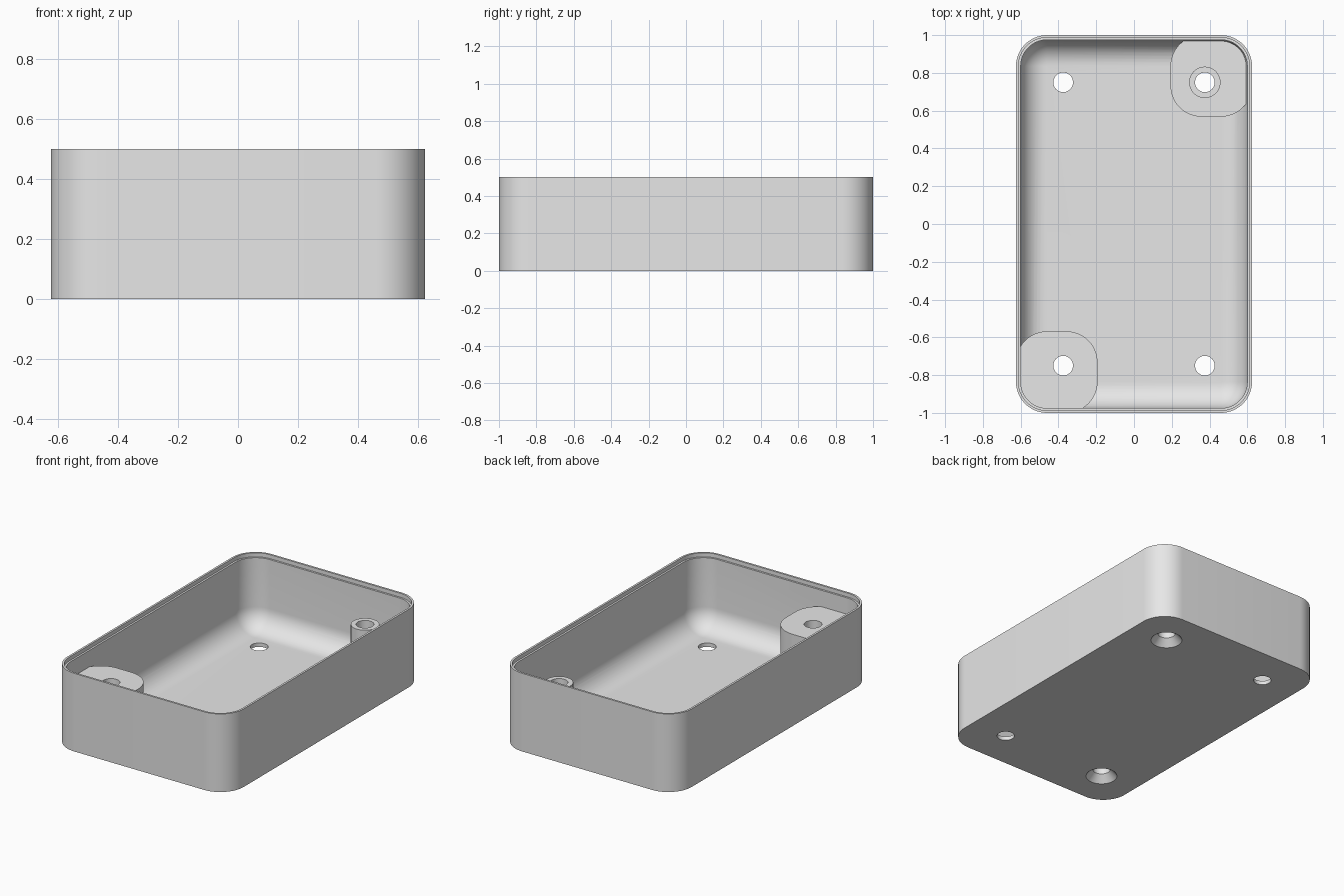
import bpy
import bmesh
from math import sin, cos, pi

cube = bpy.data.objects.get("Cube")
if cube:
    bpy.data.objects.remove(cube, do_unlink=True)

HALF_X, HALF_Y, HEIGHT = 0.625, 1.0, 0.5
CORNER, WALL, LIP, FILLET = 0.165, 0.025, 0.013, 0.135
HOLE_X, HOLE_Y, HOLE_R = 0.375, 0.75, 0.052
STANDOFF_TOP, PAD_TOP = 0.37, 0.12

grey = bpy.data.materials.new("plain_grey")
grey.use_nodes = True
grey.diffuse_color = (0.8, 0.8, 0.8, 1)
grey.node_tree.nodes["Principled BSDF"].inputs["Base Color"].default_value = (0.8, 0.8, 0.8, 1)


def loft(name, rings):
    """Closed solid through a stack of equal-sized point rings."""
    bm = bmesh.new()
    loops = [[bm.verts.new(p) for p in ring] for ring in rings]
    n = len(loops[0])
    for low, high in zip(loops, loops[1:]):
        for i in range(n):
            j = (i + 1) % n
            bm.faces.new((low[i], low[j], high[j], high[i]))
    bm.faces.new(loops[0][::-1])
    bm.faces.new(loops[-1])
    bmesh.ops.recalc_face_normals(bm, faces=bm.faces)
    mesh = bpy.data.meshes.new(name)
    bm.to_mesh(mesh)
    bm.free()
    mesh.materials.append(grey)
    obj = bpy.data.objects.new(name, mesh)
    bpy.context.collection.objects.link(obj)
    return obj


def rounded_ring(hx, hy, r, z, cx=0, cy=0, steps=14):
    ring = []
    for q, (sx, sy) in enumerate(((1, 1), (-1, 1), (-1, -1), (1, -1))):
        for i in range(steps + 1):
            a = (q + i / steps) * pi / 2
            ring.append((cx + sx * (hx - r) + r * cos(a), cy + sy * (hy - r) + r * sin(a), z))
    return ring


def box_ring(inset, z):
    return rounded_ring(HALF_X - inset, HALF_Y - inset, CORNER - inset, z)


def round_solid(name, x, y, profile, n=40):
    return loft(name, [[(x + r * cos(2 * pi * i / n), y + r * sin(2 * pi * i / n), z)
                        for i in range(n)] for r, z in profile])


def subtract(target, cutter):
    cutter.hide_render = True
    mod = target.modifiers.new("cut", 'BOOLEAN')
    mod.operation, mod.solver, mod.object = 'DIFFERENCE', 'EXACT', cutter
    bpy.context.view_layer.objects.active = target
    bpy.ops.object.modifier_apply(modifier=mod.name)
    bpy.data.objects.remove(cutter, do_unlink=True)


# Outer body and the cavity with a filleted floor
tray = loft("tray", [box_ring(0, 0), box_ring(0, HEIGHT)])
steps = 12
fillet = [box_ring(WALL + FILLET * (1 - sin(a)), WALL + FILLET * (1 - cos(a)))
          for a in (i / steps * pi / 2 for i in range(steps + 1))]
cavity = loft("cavity", fillet + [box_ring(WALL, HEIGHT + 0.1)])

# Corner pads and the post stay solid, so they are taken out of the cavity
pad_half = 0.216
for side, top in ((1, PAD_TOP), (-1, STANDOFF_TOP)):
    cx, cy = side * (HALF_X - pad_half), side * (HALF_Y - pad_half)
    subtract(cavity, loft("pad", [rounded_ring(pad_half, pad_half, CORNER, z, cx, cy)
                                  for z in (-0.1, top)]))
subtract(cavity, round_solid("post", HOLE_X, HOLE_Y, [(0.083, -0.1), (0.083, STANDOFF_TOP)]))
subtract(tray, cavity)

# Stepped lip around the rim
subtract(tray, loft("lip", [box_ring(LIP, HEIGHT - 0.025), box_ring(LIP, HEIGHT + 0.1)]))

# Screw holes, countersunk under the pads
for sx in (-1, 1):
    for sy in (-1, 1):
        profile = [(HOLE_R, -0.1), (HOLE_R, HEIGHT)]
        if sx == sy:
            profile = [(0.093, -0.1), (0.093, 0), (HOLE_R, 0.045), (HOLE_R, HEIGHT)]
        subtract(tray, round_solid("hole", sx * HOLE_X, sy * HOLE_Y, profile))

bpy.ops.object.select_all(action='DESELECT')
tray.select_set(True)
bpy.context.view_layer.objects.active = tray
bpy.ops.object.shade_smooth_by_angle(angle=pi / 6)
